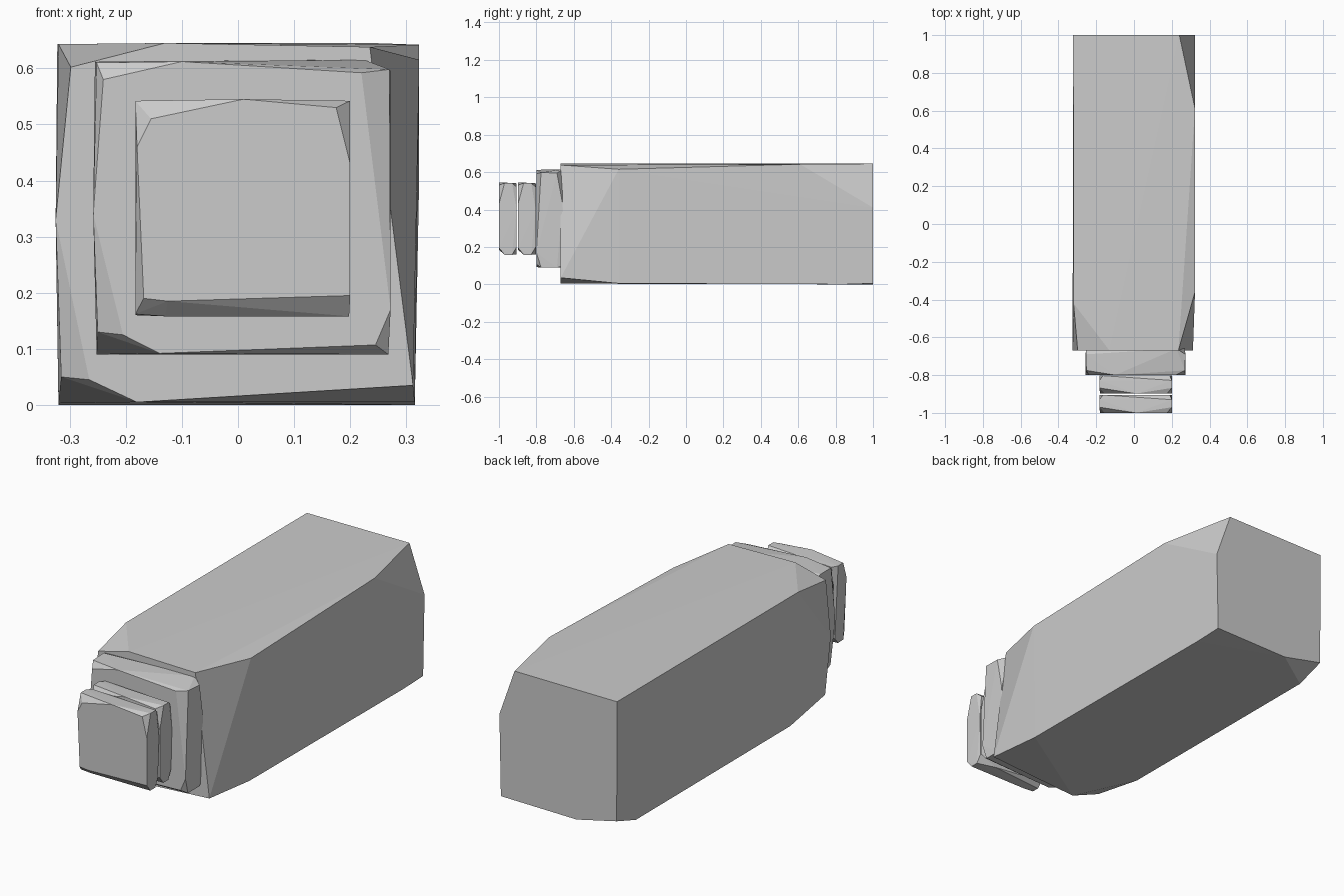
import bpy, bmesh


def hull(name, sections):
    """Faceted convex block from a few cross-sections: (y, [(x, z), ...])."""
    bm = bmesh.new()
    for y, pts in sections:
        for x, z in pts:
            bm.verts.new((x, y, z))
    res = bmesh.ops.convex_hull(bm, input=bm.verts[:])
    loose = [v for v in bm.verts if not v.link_faces]
    bmesh.ops.delete(bm, geom=loose, context='VERTS')
    bmesh.ops.dissolve_limit(bm, angle_limit=0.01, verts=bm.verts[:], edges=bm.edges[:])
    bmesh.ops.recalc_face_normals(bm, faces=bm.faces[:])
    me = bpy.data.meshes.new(name)
    bm.to_mesh(me)
    bm.free()
    ob = bpy.data.objects.new(name, me)
    bpy.context.collection.objects.link(ob)
    return ob


# Long main block with irregular clipped corners
hull("body", [
    (-0.67, [(-0.298, 0.602), (-0.13, 0.645), (0.235, 0.638), (0.312, 0.035),
             (-0.18, 0.005), (-0.265, 0.045), (-0.325, 0.33)]),
    (-0.64, [(-0.315, 0.05)]),
    (-0.42, [(-0.32, 0.643)]),
    (-0.36, [(0.323, 0.615), (0.315, 0.005), (-0.32, 0.003)]),
    (0.61, [(0.323, 0.642)]),
    (0.85, [(-0.32, 0.0), (0.315, 0.0)]),
    (1.0, [(-0.322, 0.643), (0.24, 0.645), (0.323, 0.41),
           (0.315, 0.005), (-0.1, 0.0), (-0.32, 0.05)]),
])

# Stepped collar in front of the body
hull("collar", [
    (-0.80, [(-0.24, 0.58), (-0.1, 0.612), (0.22, 0.592), (0.272, 0.17),
             (0.245, 0.107), (-0.14, 0.092), (-0.205, 0.125), (-0.258, 0.34)]),
    (-0.775, [(0.27, 0.598), (0.268, 0.09), (-0.25, 0.13), (-0.252, 0.61)]),
    (-0.69, [(0.272, 0.595), (0.268, 0.09), (-0.252, 0.09), (-0.255, 0.612)]),
    (-0.66, [(0.225, 0.615), (0.27, 0.43), (0.262, 0.095),
             (-0.25, 0.092), (-0.255, 0.6)]),
])

# Two matching end plates with a thin gap between them
for name, y in (("inner_plate", -0.898), ("outer_plate", -1.0)):
    hull(name, [
        (y, [(-0.155, 0.51), (0.01, 0.545), (0.175, 0.53), (0.2, 0.43),
             (0.2, 0.195), (-0.125, 0.185), (-0.168, 0.19), (-0.18, 0.46)]),
        (y + 0.03, [(-0.183, 0.542), (0.2, 0.542), (0.198, 0.158),
                    (-0.13, 0.158), (-0.183, 0.162)]),
        (y + 0.07, [(-0.183, 0.542), (0.2, 0.542), (0.198, 0.158), (-0.183, 0.16)]),
        (y + 0.095, [(-0.165, 0.54), (0.19, 0.52), (0.2, 0.4),
                     (0.195, 0.2), (0.1, 0.16), (-0.183, 0.19)]),
    ])
